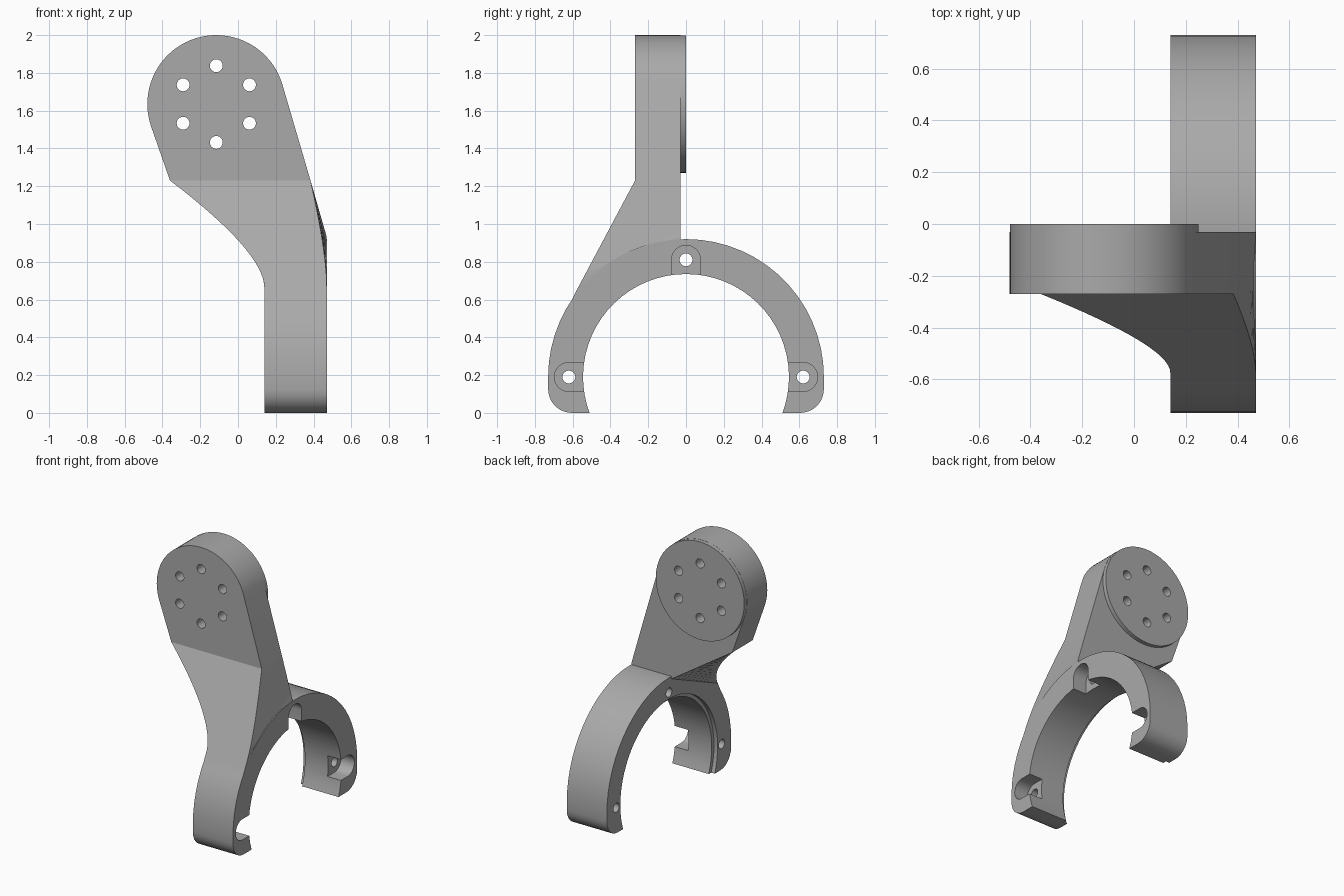
import bpy, bmesh
from math import cos, sin, radians, sqrt
from mathutils import Vector

default = bpy.data.objects.get("Cube")
if default:
    bpy.data.objects.remove(default, do_unlink=True)

grey = bpy.data.materials.new("plain_grey")
grey.use_nodes = True
COLOUR = (0.40, 0.40, 0.40, 1)
grey.diffuse_color = COLOUR
grey.node_tree.nodes["Principled BSDF"].inputs["Base Color"].default_value = COLOUR

X0, X1 = 0.14, 0.47            # clamp arch thickness
BACK, FRONT = -0.03, -0.27     # mounting head thickness
HUB = (-0.115, 1.635)          # disc centre (x, z)
HUB_R = 0.365
ARCH_Z, OUTER, INNER = 0.19, 0.73, 0.545
KNEE = 1.23                    # where the head meets the arm


def arc(cx, cy, r, a0, a1, n):
    steps = [radians(a0 + (a1 - a0) * i / n) for i in range(n + 1)]
    return [(cx + r * cos(a), cy + r * sin(a)) for a in steps]


def loft(name, rings):
    """Skin a list of equal-length point loops and cap both ends."""
    bm = bmesh.new()
    loops = [[bm.verts.new(p) for p in ring] for ring in rings]
    n = len(loops[0])
    for a, b in zip(loops, loops[1:]):
        for i in range(n):
            j = (i + 1) % n
            bm.faces.new((a[i], a[j], b[j], b[i]))
    bm.faces.new(loops[0])
    bm.faces.new(loops[-1])
    bmesh.ops.recalc_face_normals(bm, faces=bm.faces)
    mesh = bpy.data.meshes.new(name)
    bm.to_mesh(mesh)
    bm.free()
    mesh.materials.append(grey)
    ob = bpy.data.objects.new(name, mesh)
    bpy.context.collection.objects.link(ob)
    return ob


def prism_y(name, pts, y0, y1):
    return loft(name, [[(x, y, z) for x, z in pts] for y in (y0, y1)])


def prism_x(name, pts, x0, x1):
    return loft(name, [[(x, y, z) for y, z in pts] for x in (x0, x1)])


def boolean(target, tool, operation):
    """Apply a boolean at once and remove the tool object."""
    tool.hide_render = True
    mod = target.modifiers.new("bool", 'BOOLEAN')
    mod.operation, mod.object, mod.solver = operation, tool, 'EXACT'
    bpy.context.view_layer.objects.active = target
    bpy.ops.object.modifier_apply(modifier=mod.name)
    bpy.data.objects.remove(tool, do_unlink=True)


def circle(cx, cy, r, n=48):
    return arc(cx, cy, r, 0, 360, n)[:-1]


# Clamp arch: outer curve with rounded feet, inner bore
foot = 0.125
inner_end = sqrt(INNER ** 2 - ARCH_Z ** 2)
right_foot = arc(OUTER - foot, foot, foot, -90, 0, 6)
left_foot = arc(foot - OUTER, foot, foot, 180, 270, 6)
profile = [(inner_end, 0)] + right_foot + arc(0, ARCH_Z, OUTER, 0, 180, 30) + left_foot + [(-inner_end, 0)]
bore_angle = 20.4
profile += arc(0, ARCH_Z, INNER, 180 + bore_angle, -bore_angle, 40)[1:-1]
bracket = prism_x("bracket", profile, X0, X1)

# Arm: quad sections sweeping from the head down to the arch
def bezier(a, b, c, t):
    return a * (1 - t) ** 2 + 2 * b * t * (1 - t) + c * t * t


slope = 0.532
TOP_L, TOP_R = -0.36, 0.384
sections = []
N = 16
for i in range(N + 1):
    t = i / N
    z = bezier(KNEE, 0.85, 0.66, t)
    y = FRONT - (KNEE - z) * slope
    zb = KNEE + (0.90 - KNEE) * t
    back_l = TOP_L + (X0 - TOP_L) * t
    back_r = min(X1, TOP_R + (KNEE - zb) * 0.2875)
    sections.append([(bezier(TOP_L, X0, X0, t), y, z),
                     (bezier(TOP_R, X1, X1, t), y, z),
                     (back_r, BACK, zb), (back_l, BACK, zb)])
sections.append([(X0, -0.64, 0.53), (X1, -0.64, 0.53), (X1, BACK, 0.87), (X0, BACK, 0.87)])
arm = loft("arm", sections)

# Mounting head: disc running tangentially into the arm, with a raised round pad
head_pts = arc(*HUB, HUB_R, 16, 198.6, 40) + [(TOP_L, KNEE), (TOP_R, KNEE)]
head = prism_y("head", head_pts, FRONT, BACK)
pad = prism_y("pad", circle(*HUB, HUB_R - 0.001, 80), BACK - 0.05, 0)

for part in (arm, head, pad):
    boolean(bracket, part, 'UNION')

# Six bolt holes through the head
for k in range(6):
    a = radians(90 + 60 * k)
    hole = circle(HUB[0] + 0.203 * cos(a), HUB[1] + 0.203 * sin(a), 0.034, 24)
    boolean(bracket, prism_y("hole_cutter", hole, -0.5, 0.1), 'DIFFERENCE')

# Three screw seats in the arch, each a U-shaped pocket with a through hole
for a in (0, 90, 180):
    out = Vector((cos(radians(a)), sin(radians(a))))
    side = Vector((-out.y, out.x))
    centre = Vector((0, ARCH_Z)) + out * 0.62
    pocket = arc(*centre, 0.077, a - 90, a + 90, 14)
    pocket += [tuple(centre + side * s - out * 0.14) for s in (0.077, -0.077)]
    boolean(bracket, prism_x("pocket_cutter", pocket, 0.36, 0.6), 'DIFFERENCE')
    boolean(bracket, prism_x("screw_cutter", circle(*centre, 0.034, 24), 0, 0.6), 'DIFFERENCE')

# Shallow recess round the bore on the inner side
boolean(bracket, prism_x("recess_cutter", circle(0, ARCH_Z, 0.572, 64), 0, X0 + 0.03), 'DIFFERENCE')

bpy.ops.object.select_all(action='DESELECT')
bracket.select_set(True)
bpy.context.view_layer.objects.active = bracket
bpy.ops.object.shade_smooth_by_angle(angle=radians(22))
